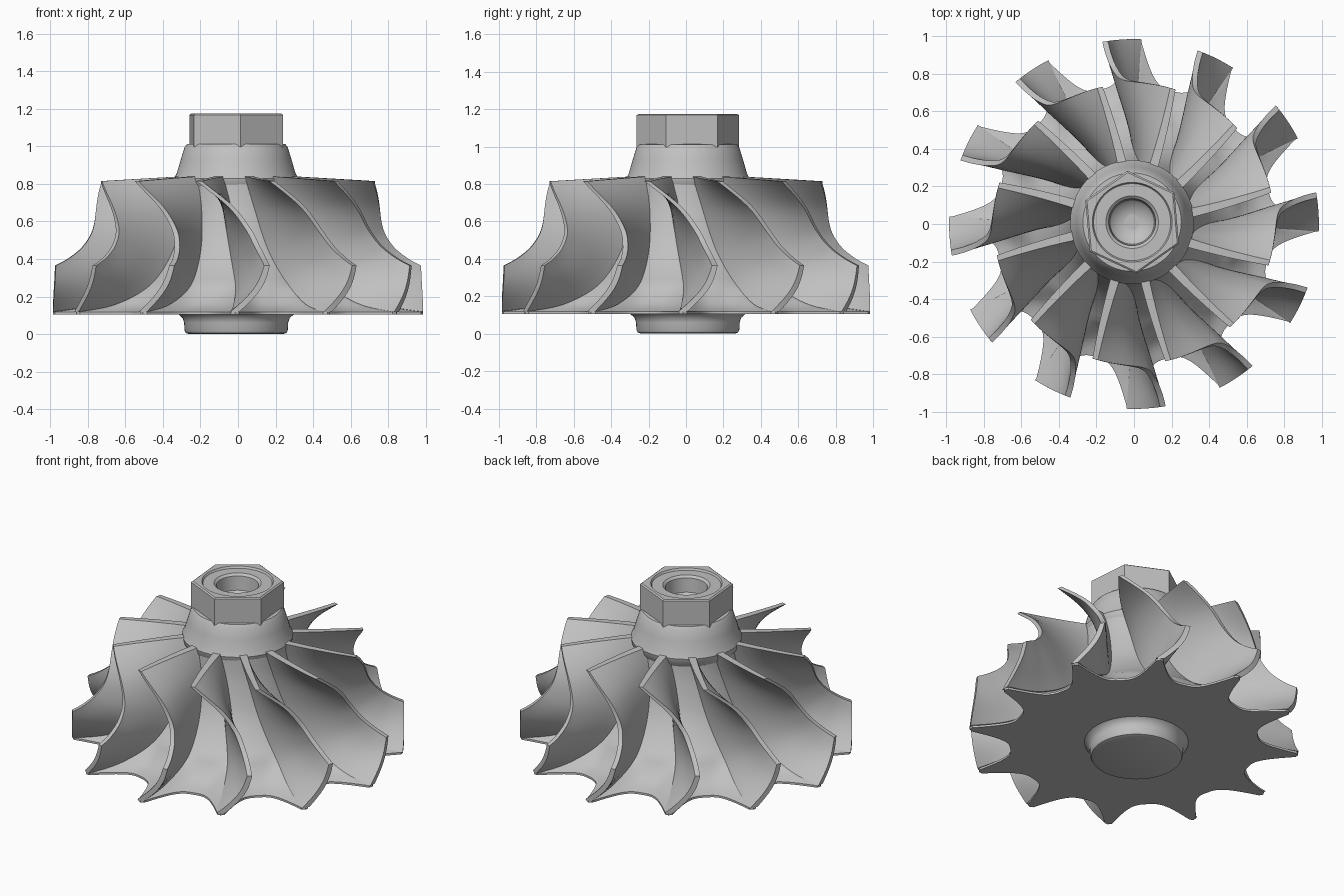
import bpy
import math
from mathutils import Matrix

BLADES = 12
PITCH = 360 / BLADES
LEAD = 14            # angle of the first leading edge, in degrees
AXIS = (-0.01, 0.01, 0)

if "Cube" in bpy.data.objects:
    bpy.data.objects.remove(bpy.data.objects["Cube"])

metal = bpy.data.materials.new("cast grey metal")
metal.use_nodes = True
metal.diffuse_color = (0.53, 0.53, 0.53, 1)
bsdf = metal.node_tree.nodes["Principled BSDF"]
bsdf.inputs["Base Color"].default_value = metal.diffuse_color
bsdf.inputs["Roughness"].default_value = 0.6


def polar(r, z, deg):
    a = math.radians(deg)
    return (r * math.cos(a), r * math.sin(a), z)


def spline(points, n):
    """Sample a smooth curve through tuples of any length."""
    pts = [points[0]] + points + [points[-1]]
    out = []
    for k in range(n + 1):
        x = k / n * (len(points) - 1)
        i = min(int(x), len(points) - 2)
        t = x - i
        out.append([b + 0.5 * t * (c - a + t * (2*a - 5*b + 4*c - d + t * (3*(b - c) + d - a)))
                    for a, b, c, d in zip(*pts[i:i + 4])])
    return out


def make_object(name, mesh):
    ob = bpy.data.objects.new(name, mesh)
    bpy.context.collection.objects.link(ob)
    return ob


def loft(name, rings, caps=()):
    """Skin closed rings of points; caps are index tuples."""
    n = len(rings[0])
    verts = [p for ring in rings for p in ring]
    faces = [(j*n + i, j*n + (i + 1) % n, (j + 1)*n + (i + 1) % n, (j + 1)*n + i)
             for j in range(len(rings) - 1) for i in range(n)]
    mesh = bpy.data.meshes.new(name)
    mesh.from_pydata(verts, [], faces + list(caps))
    mesh.materials.append(metal)
    # Consistent outward faces, smooth except at sharp edges
    import bmesh
    bm = bmesh.new()
    bm.from_mesh(mesh)
    bmesh.ops.recalc_face_normals(bm, faces=bm.faces)
    bm.to_mesh(mesh)
    bm.free()
    mesh.shade_smooth()
    mesh.set_sharp_from_angle(angle=math.radians(35))
    return mesh


def lathe(name, profile, segs=64):
    n, last = segs, len(profile) - 1
    rings = [[polar(r, z, 360 * i / n) for i in range(n)] for r, z in profile]
    caps = [tuple(range(n)), tuple(range(last * n, last * n + n))]
    ob = make_object(name, loft(name, rings, caps))
    ob.location = AXIS
    return ob


# Root and outer edge of a blade: radius, height, angle past the leading edge
ROOT = [(.31, .84, -3), (.33, .66, 6), (.40, .45, 13),
        (.55, .27, 17), (.76, .16, 16), (.985, .118, 15)]
SHROUD = [(.75, .815, 0), (.755, .68, 13), (.775, .56, 20),
          (.83, .47, 23), (.91, .405, 24.5), (.985, .365, 25)]

# Scalloped hub disc, twisted so that its points follow the blade roots
SEGS = 24
INNER, VALLEY, TIP = 0.55, 0.74, 0.99


def hub_ring(r, z, turn):
    ring = []
    for i in range(SEGS * BLADES):
        u = min(1, abs((i % SEGS) / SEGS * 2 - 1) / 0.93)
        edge = VALLEY + (TIP - VALLEY) * u ** 3
        rad = r if r < INNER else INNER + (r - INNER) * (edge - INNER) / (TIP - INNER)
        ring.append(polar(rad, z, LEAD + turn + i * PITCH / SEGS))
    return ring


rings = [hub_ring(*p) for p in spline(ROOT, 30)]
rings.append(hub_ring(ROOT[-1][0], 0.105, ROOT[-1][2]))
rings.append(hub_ring(0.5, 0.105, ROOT[-1][2]))
rings.append(hub_ring(0.2, 0.105, ROOT[-1][2]))
count = len(rings[0])
make_object("hub_disc", loft("hub_disc", rings, [
    tuple(range(count)), tuple(range((len(rings) - 1) * count, len(rings) * count))]))

# Curved blades, thicker at the root
ROWS, COLS = 32, 10
sections = []
for j, (a, b) in enumerate(zip(spline(ROOT, ROWS), spline(SHROUD, ROWS))):
    sides = ([], [])
    for i in range(COLS + 1):
        s = i / COLS
        r, z, turn = [p + (q - p) * s for p, q in zip(a, b)]
        turn += 2 * math.sin(math.pi * s) * j / ROWS
        half = math.degrees((0.024 - 0.009 * s) / r)
        sides[0].append(polar(r, z, turn - half))
        sides[1].append(polar(r, z, turn + half))
    sections.append(sides[0] + sides[1][::-1])
k = 2 * (COLS + 1)
ends = [(o + i, o + i + 1, o + k - 2 - i, o + k - 1 - i)
        for o in (0, ROWS * k) for i in range(COLS)]
blade = loft("blade", sections, ends)
for i in range(BLADES):
    ob = make_object("blade_%d" % (i + 1), blade)
    ob.matrix_world = Matrix.Rotation(math.radians(LEAD + i * PITCH), 4, 'Z')

# Tapered collar above the blades
lathe("collar", [(.28, .74), (.325, .80), (.33, .83), (.315, .86), (.295, .93),
                 (.275, .995), (.262, 1.012), (.2, 1.015)])

# Rounded boss under the disc
lathe("bottom_boss", [(.25, 0), (.268, .006), (.275, .02), (.277, .06),
                      (.285, .085), (.305, .103), (.32, .112)])

# Hexagonal nut, with a shallow round recess and a dished bore
HEX = 0.275


def nut_ring(r, z, hexagon):
    ring = []
    for i in range(72):
        deg = i * 5
        rad = r
        if hexagon:
            rad = r * math.cos(math.pi / 6) / math.cos(math.radians(deg % 60 - 30))
        ring.append(polar(rad, z, deg + 35))
    return ring


nut = [nut_ring(*p) for p in [
    (HEX, .98, True), (HEX, 1.168, True), (HEX - .01, 1.175, True),
    (.212, 1.175, False), (.205, 1.163, False), (.14, 1.163, False),
    (.125, 1.15, False), (.118, 1.06, False), (.09, 1.03, False), (.04, 1.015, False)]]
last = (len(nut) - 1) * 72
ob = make_object("hex_nut", loft("hex_nut", nut, [
    tuple(range(72)), tuple(range(last, last + 72))]))
ob.location = AXIS
